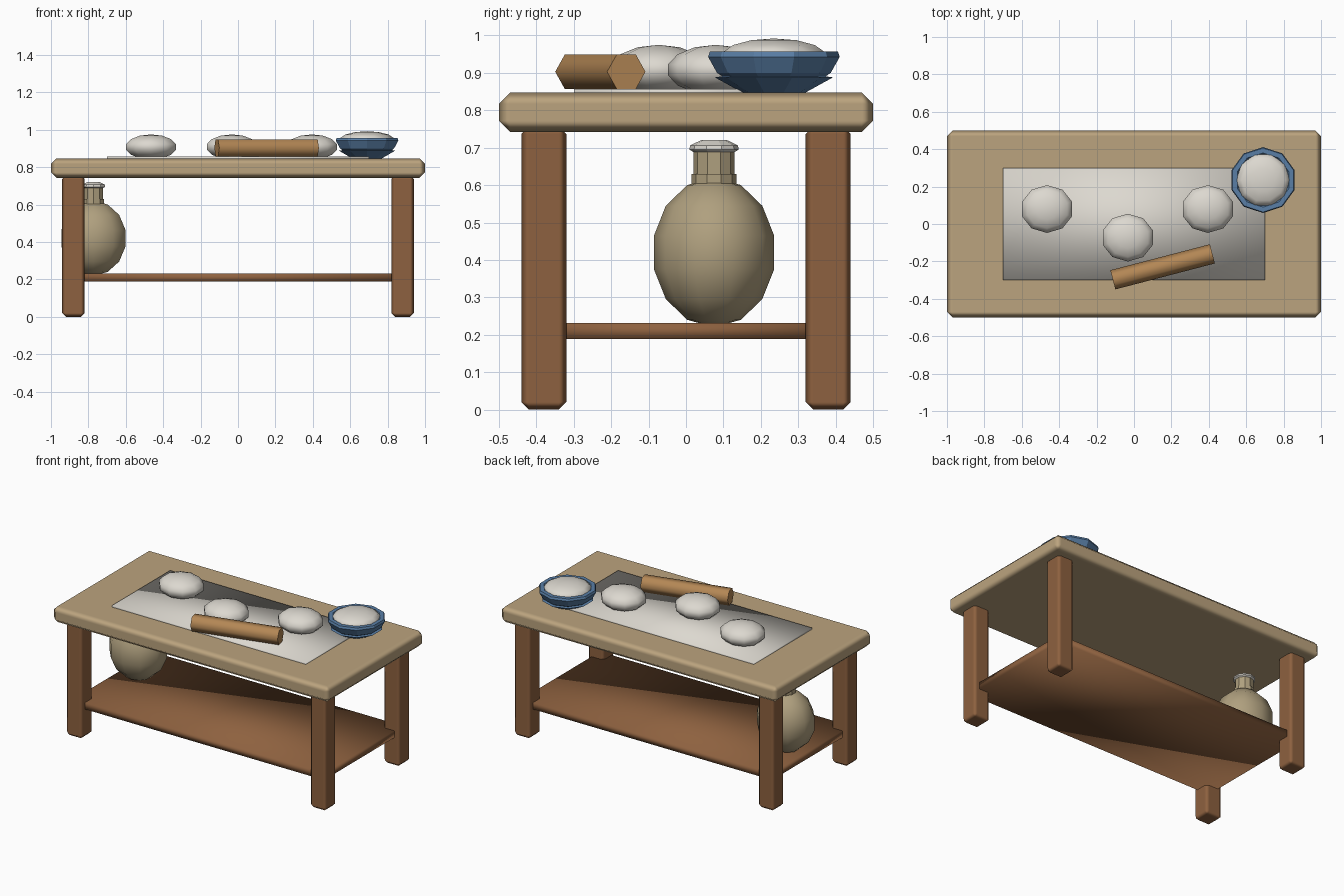
import bpy, bmesh, math
from mathutils import Matrix

if "Cube" in bpy.data.objects:
    bpy.data.objects.remove(bpy.data.objects["Cube"])


def material(name, rgb):
    m = bpy.data.materials.new(name)
    m.diffuse_color = (*rgb, 1)
    m.use_nodes = True
    m.node_tree.nodes["Principled BSDF"].inputs["Base Color"].default_value = m.diffuse_color
    return m


OAK = material("pale_wood", (0.50, 0.37, 0.21))
BROWN = material("brown_wood", (0.27, 0.12, 0.05))
PIN = material("pin_wood", (0.45, 0.24, 0.09))
WHITE = material("flour", (0.72, 0.69, 0.63))
CLAY = material("clay", (0.43, 0.35, 0.21))
BLUE = material("blue_glaze", (0.10, 0.21, 0.38))


def finish(name, bm, mat, smooth=True):
    bmesh.ops.recalc_face_normals(bm, faces=bm.faces)
    me = bpy.data.meshes.new(name)
    bm.to_mesh(me)
    bm.free()
    for p in me.polygons:
        p.use_smooth = smooth
    me.materials.append(mat)
    ob = bpy.data.objects.new(name, me)
    bpy.context.collection.objects.link(ob)
    return ob


def box(name, lo, hi, mat, bevel=0):
    bm = bmesh.new()
    size = [b - a for a, b in zip(lo, hi)]
    mid = [(a + b) / 2 for a, b in zip(lo, hi)]
    bmesh.ops.create_cube(bm, size=1, matrix=Matrix.Translation(mid) @ Matrix.Diagonal((*size, 1)))
    ob = finish(name, bm, mat)
    if bevel:
        mod = ob.modifiers.new("chamfer", 'BEVEL')
        mod.width = bevel
        mod.segments = 1
        mod.harden_normals = True
    return ob


def blob(name, centre, radii, mat, turn=0.0, rings=7):
    bm = bmesh.new()
    bmesh.ops.create_uvsphere(bm, u_segments=10, v_segments=rings, radius=1,
                              matrix=Matrix.Rotation(turn, 4, 'Z'))
    bm.transform(Matrix.Translation(centre) @ Matrix.Diagonal((*radii, 1)))
    return finish(name, bm, mat)


def lathe(name, centre, profile, mat, sides=10, turn=0.0):
    bm = bmesh.new()
    rings = []
    for r, z in profile:
        rings.append([bm.verts.new((centre[0] + r * math.cos(turn + 2 * math.pi * i / sides),
                                    centre[1] + r * math.sin(turn + 2 * math.pi * i / sides), z))
                      for i in range(sides)])
    for a, b in zip(rings, rings[1:]):
        for i in range(sides):
            j = (i + 1) % sides
            bm.faces.new((a[i], a[j], b[j], b[i]))
    bm.faces.new(rings[0])
    bm.faces.new(rings[-1])
    return finish(name, bm, mat, smooth=False)


# Table
box("table_top", (-1, -0.5, 0.742), (1, 0.5, 0.847), OAK, 0.03)
for sx, side in ((-1, "left"), (1, "right")):
    for sy, end in ((-1, "front"), (1, "back")):
        x, y = 0.88 * sx, 0.38 * sy
        box(f"{end}_{side}_leg", (x - 0.06, y - 0.06, 0), (x + 0.06, y + 0.06, 0.757), BROWN, 0.02)
box("lower_shelf", (-0.905, -0.405, 0.188), (0.905, 0.405, 0.232), BROWN)

# Floured sheet and dough
box("floured_sheet", (-0.7, -0.3, 0.84), (0.7, 0.3, 0.857), WHITE)
for i, (x, y) in enumerate(((-0.465, 0.08), (-0.033, -0.073), (0.395, 0.08))):
    blob(f"dough_ball_{i + 1}", (x, y, 0.908), (0.144, 0.131, 0.067), WHITE)

# Six-sided rolling pin lying on a flat
bm = bmesh.new()
bmesh.ops.create_cone(bm, cap_ends=True, segments=6, radius1=0.053, radius2=0.053, depth=0.55)
ys = [abs(v.co.y) for v in bm.verts]
if min(ys) > 0.01:
    bm.transform(Matrix.Rotation(math.pi / 6, 4, 'Z'))
bm.transform(Matrix.Translation((0.153, -0.229, 0.903)) @ Matrix.Rotation(0.255, 4, 'Z')
             @ Matrix.Rotation(math.pi / 2, 4, 'Y'))
# Widest corners point sideways
finish("rolling_pin", bm, PIN)
pin = bpy.data.objects["rolling_pin"]
top = [v for v in pin.data.vertices if v.co.z > 0.952]
if top:
    axis = Matrix.Translation((0.153, -0.229, 0.903)) @ Matrix.Rotation(
        math.pi / 6, 4, (math.cos(0.255), math.sin(0.255), 0))
    pin.data.transform(axis @ Matrix.Translation((-0.153, 0.229, -0.903)))
with bpy.context.temp_override(object=pin, active_object=pin, selected_objects=[pin],
                               selected_editable_objects=[pin]):
    bpy.ops.object.shade_smooth_by_angle(angle=math.radians(65))

# Bowl of flour
B = (0.69, 0.235)
lathe("bowl_base", B, [(0.08, 0.845), (0.158, 0.888), (0.13, 0.892)], BLUE, turn=math.pi / 2)
lathe("bowl_rim", B, [(0.13, 0.885), (0.152, 0.9), (0.176, 0.943), (0.171, 0.957),
                      (0.145, 0.957), (0.135, 0.945)], BLUE, turn=math.pi / 2)
blob("bowl_flour", (*B, 0.945), (0.147, 0.147, 0.047), WHITE, math.pi / 2)

# Jug on the shelf
J = (-0.773, 0.075)
blob("jug_body", (*J, 0.42), (0.185, 0.165, 0.2), CLAY)
lathe("jug_neck", J, [(0.055, 0.57), (0.055, 0.695)], CLAY, turn=math.pi / 2)
lathe("jug_collar", J, [(0.06, 0.602), (0.06, 0.63)], CLAY, turn=math.pi / 2)
lathe("jug_stopper", J, [(0.05, 0.685), (0.066, 0.695), (0.064, 0.706), (0.035, 0.72)],
      WHITE, turn=math.pi / 2)
